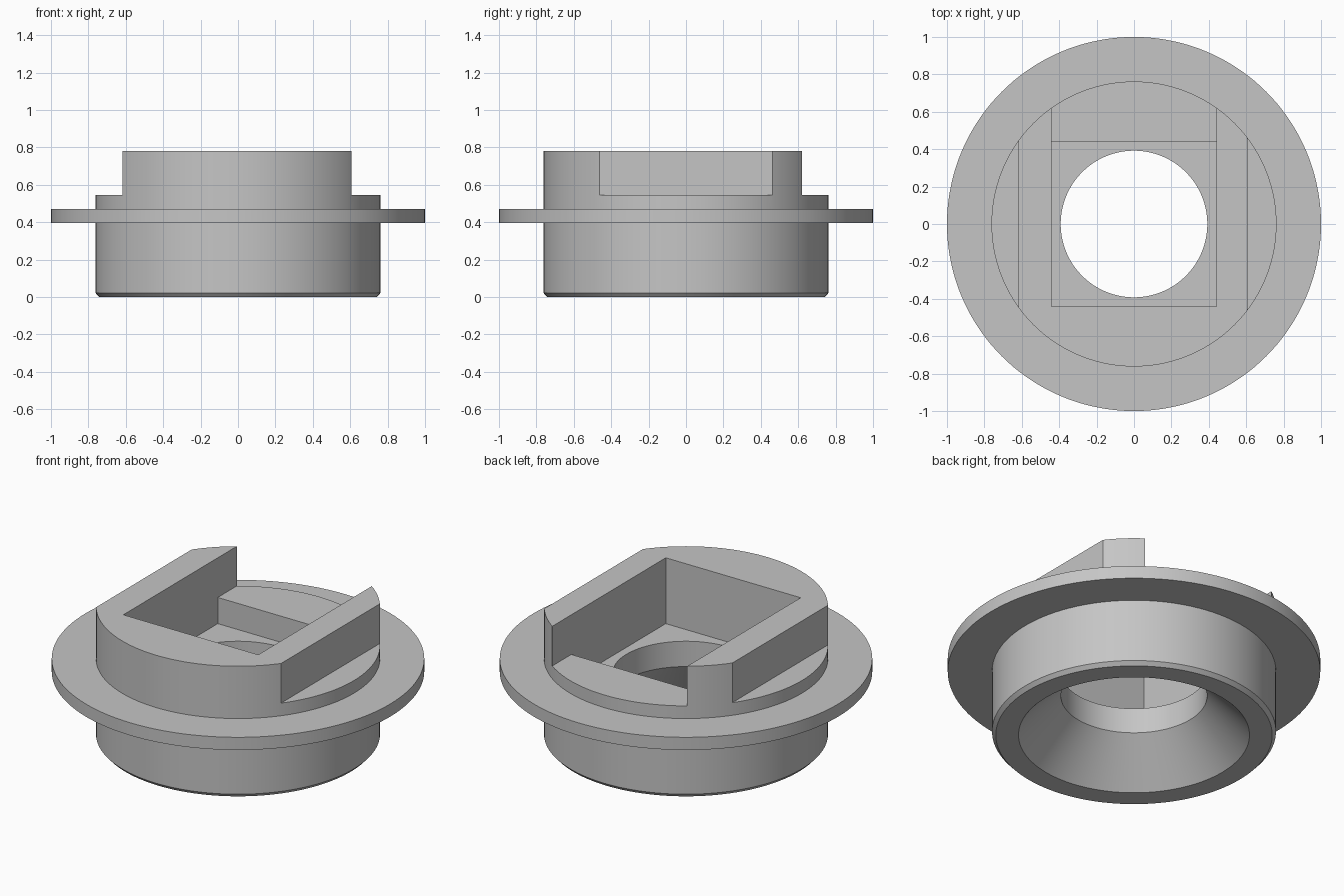
import bpy, bmesh, math
from mathutils import Matrix, Vector

default = bpy.data.objects.get("Cube")
if default:
    bpy.data.objects.remove(default, do_unlink=True)

grey = bpy.data.materials.new("plain grey")
grey.use_nodes = True
colour = (0.56, 0.56, 0.56, 1)
grey.diffuse_color = colour
grey.node_tree.nodes["Principled BSDF"].inputs["Base Color"].default_value = colour


def make_object(name, bm):
    bmesh.ops.recalc_face_normals(bm, faces=bm.faces)
    mesh = bpy.data.meshes.new(name)
    bm.to_mesh(mesh)
    bm.free()
    mesh.materials.append(grey)
    obj = bpy.data.objects.new(name, mesh)
    bpy.context.collection.objects.link(obj)
    return obj


def lathe(name, profile, segments=144):
    """Revolve a closed (radius, z) profile around the z axis."""
    bm = bmesh.new()
    rings = []
    for i in range(segments):
        turn = Matrix.Rotation(math.tau * i / segments, 3, "Z")
        rings.append([bm.verts.new(turn @ Vector((r, 0, z))) for r, z in profile])
    for i, ring in enumerate(rings):
        after = rings[(i + 1) % segments]
        for j in range(len(profile)):
            k = (j + 1) % len(profile)
            bm.faces.new((ring[j], after[j], after[k], ring[k]))
    return make_object(name, bm)


def extrude_x(name, outline, x0, x1):
    """Extrude a closed (y, z) outline from x0 to x1."""
    bm = bmesh.new()
    face = bm.faces.new([bm.verts.new((x0, y, z)) for y, z in outline])
    made = bmesh.ops.extrude_face_region(bm, geom=[face])["geom"]
    bmesh.ops.translate(bm, vec=(x1 - x0, 0, 0),
                        verts=[v for v in made if isinstance(v, bmesh.types.BMVert)])
    return make_object(name, bm)


def cut(target, cutter):
    mod = target.modifiers.new("cut", "BOOLEAN")
    mod.operation = "DIFFERENCE"
    mod.solver = "EXACT"
    mod.object = cutter
    cutter.hide_render = True
    bpy.ops.object.modifier_apply(modifier=mod.name)
    bpy.data.objects.remove(cutter, do_unlink=True)


# Heights and radii
TOP, STEP, FLOOR = 0.78, 0.545, 0.39
BODY, HOLE, POCKET = 0.762, 0.392, 0.442

# Flanged collar with a chamfered foot and a funnel-shaped bore
collar = lathe("flanged_collar", [
    (0.62, 0), (0.742, 0), (BODY, 0.022), (BODY, 0.395), (1, 0.395),
    (1, 0.47), (BODY, 0.47), (BODY, TOP), (HOLE, TOP), (HOLE, 0.24)])
bpy.context.view_layer.objects.active = collar
collar.select_set(True)

# Square pocket, open at the back above a low sill
cut(collar, extrude_x("pocket_cutter", [
    (-POCKET, FLOOR), (POCKET, FLOOR), (POCKET, STEP),
    (1.2, STEP), (1.2, 1), (-POCKET, 1)], -POCKET, POCKET))

# Flats on both sides of the raised walls
side = [(-1.2, STEP), (1.2, STEP), (1.2, 1), (-1.2, 1)]
cut(collar, extrude_x("left_flat_cutter", side, 0.606, 1.2))
cut(collar, extrude_x("right_flat_cutter", side, -1.2, -0.617))

bpy.ops.object.shade_smooth_by_angle(angle=math.radians(25))
